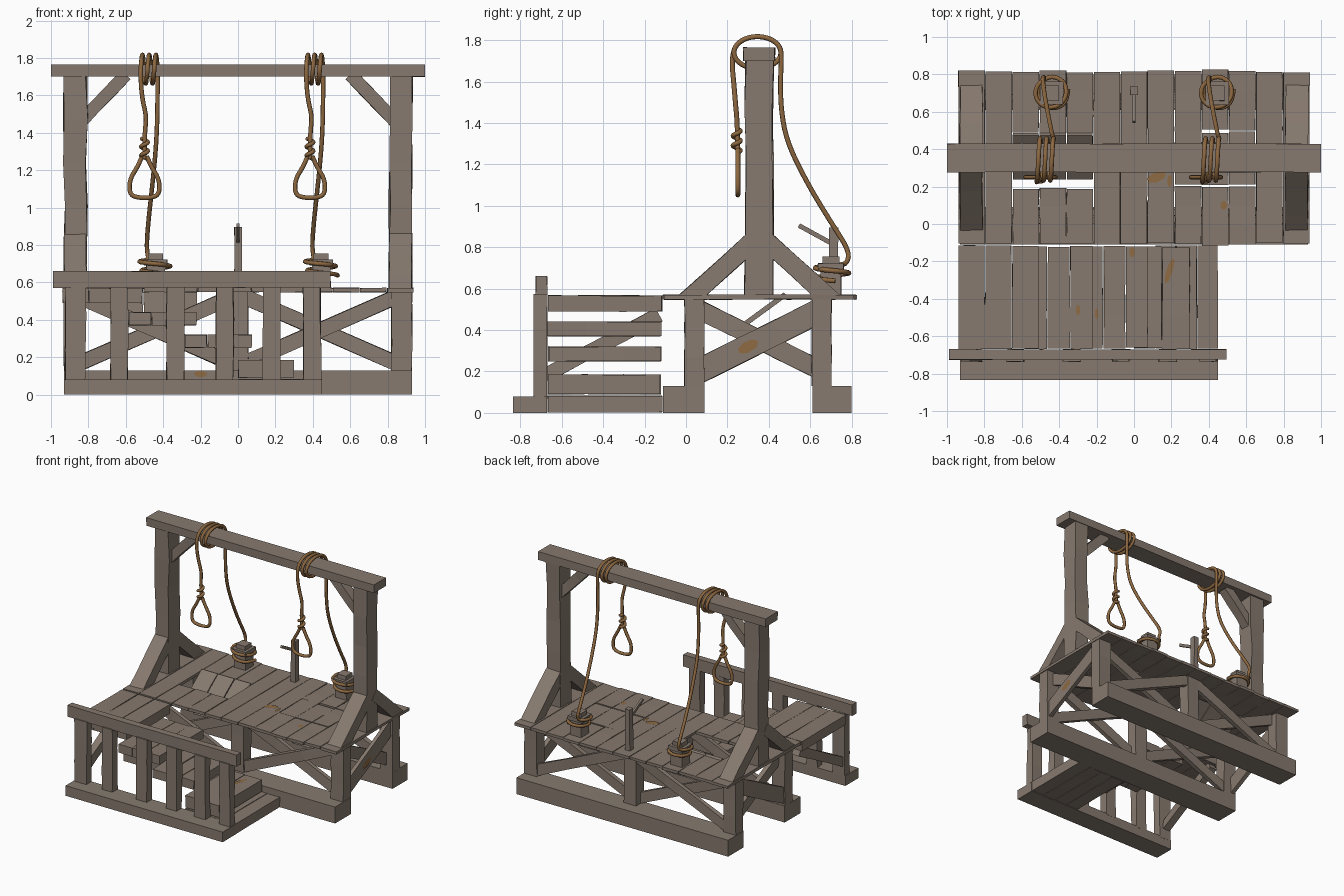
import bpy, bmesh, math, random
from mathutils import Vector as V

if "Cube" in bpy.data.objects:
    bpy.data.objects.remove(bpy.data.objects["Cube"])

random.seed(4)


def material(name, rgb):
    m = bpy.data.materials.new(name)
    m.diffuse_color = (*rgb, 1)
    m.use_nodes = True
    m.node_tree.nodes["Principled BSDF"].inputs["Base Color"].default_value = m.diffuse_color
    return m


WOOD = material("weathered wood", (0.240, 0.193, 0.158))
ROPE = material("hemp rope", (0.27, 0.14, 0.052))
STAIN = material("rust stain", (0.27, 0.145, 0.055))


def beam(bm, a, b, w, h, side, jit=0.004, seg=3):
    """Rough-hewn timber from a to b; w along side, h across it."""
    a, b = V(a), V(b)
    d = (b - a).normalized()
    s = V(side)
    s = (s - d * s.dot(d)).normalized()
    u = d.cross(s)
    rings = []
    for i in range(seg + 1):
        c = a.lerp(b, i / seg)
        ring = []
        for sx, sy in ((-1, -1), (1, -1), (1, 1), (-1, 1)):
            p = c + s * (sx * w / 2 + random.uniform(-jit, jit)) + u * (sy * h / 2 + random.uniform(-jit, jit) * min(1, h * 8))
            ring.append(bm.verts.new(p))
        rings.append(ring)
    for r, q in zip(rings, rings[1:]):
        for k in range(4):
            bm.faces.new((r[k], r[(k + 1) % 4], q[(k + 1) % 4], q[k]))
    bm.faces.new(rings[0][::-1])
    bm.faces.new(rings[-1])


def box(bm, x, y, z, jit=0.003, seg=3):
    """Timber filling the given bounds, running along its longest side."""
    lo, hi = V((x[0], y[0], z[0])), V((x[1], y[1], z[1]))
    c, size = (lo + hi) / 2, hi - lo
    k = max(range(3), key=lambda i: size[i])
    s, t = (k + 1) % 3, (k + 2) % 3
    a, b, side = c.copy(), c.copy(), V((0, 0, 0))
    a[k], b[k], side[s] = lo[k], hi[k], 1
    beam(bm, a, b, size[s], size[t], side, jit, seg)


def finish(name, bm, mat=WOOD):
    bmesh.ops.recalc_face_normals(bm, faces=bm.faces)
    me = bpy.data.meshes.new(name)
    bm.to_mesh(me)
    bm.free()
    me.materials.append(mat)
    ob = bpy.data.objects.new(name, me)
    bpy.context.collection.objects.link(ob)
    return ob


def planks(bm, x0, x1, n, y0, y1, z0, z1, gap=0.002):
    """Row of boards running along y with uneven ends and thin gaps."""
    w = (x1 - x0) / n
    for i in range(n):
        r = random.uniform
        box(bm, (x0 + i * w + gap, x0 + (i + 1) * w - gap),
            (y0 + r(-0.005, 0.005), y1 + r(-0.006, 0.006)), (z0, z1), 0.002)


# Ground beams
bm = bmesh.new()
box(bm, (-0.93, 0.93), (-0.11, 0.09), (0, 0.13), 0)
box(bm, (-0.93, 0.93), (0.61, 0.80), (0, 0.13), 0)
finish("ground_beams", bm)

# Legs under the deck
bm = bmesh.new()
for y in (0.04, 0.655):
    for x in (-0.875, 0, 0.875):
        box(bm, (x - 0.055, x + 0.055), (y - 0.047, y + 0.047), (0.13, 0.552))
finish("deck_legs", bm)

# Crossed braces on all four sides
bm = bmesh.new()
for y in (0.04, 0.655):
    for s in (-1, 1):
        beam(bm, (s * 0.04, y - 0.022, 0.17), (s * 0.84, y - 0.022, 0.52), 0.035, 0.08, (0, 1, 0))
        beam(bm, (s * 0.04, y + 0.022, 0.52), (s * 0.84, y + 0.022, 0.17), 0.035, 0.08, (0, 1, 0))
for s in (-1, 1):
    beam(bm, (s * 0.90, 0.06, 0.20), (s * 0.90, 0.64, 0.49), 0.035, 0.115, (1, 0, 0))
    beam(bm, (s * 0.86, 0.06, 0.50), (s * 0.86, 0.64, 0.21), 0.035, 0.09, (1, 0, 0))
finish("cross_braces", bm)

# Deck boards, split around the two trapdoors
bm = bmesh.new()
W = 1.88 / 13
for i in range(13):
    x0, x1 = -0.94 + i * W, -0.94 + (i + 1) * W
    if i in (2, 3, 4):
        planks(bm, x0, x1, 1, -0.11, 0.19, 0.548, 0.57)
        planks(bm, x0, x1, 1, 0.49, 0.815, 0.548, 0.57)
    elif i in (8, 9, 10):
        planks(bm, x0, x1, 1, -0.11, 0.20, 0.548, 0.57)
        planks(bm, x0, x1, 1, 0.50, 0.82, 0.548, 0.57)
    else:
        planks(bm, x0, x1, 1, -0.105, 0.815, 0.548, 0.57)
finish("deck_boards", bm)

# Closed trapdoor on the right, open one hanging on the left
bm = bmesh.new()
planks(bm, 0.217, 0.65, 3, 0.209, 0.491, 0.549, 0.569)
finish("closed_trapdoor", bm)
bm = bmesh.new()
for i in range(3):
    x = -0.651 + (i + 0.5) * W
    beam(bm, (x, 0.48, 0.572), (x, 0.245, 0.40), W - 0.006, 0.024, (1, 0, 0), 0.002)
finish("open_trapdoor", bm)

# Upright posts with braces, and the top beam
bm = bmesh.new()
for s in (-1, 1):
    box(bm, sorted((s * 0.81, s * 0.93)), (0.285, 0.42), (0.55, 1.70), 0.007, 5)
finish("upright_posts", bm)
bm = bmesh.new()
for s in (-1, 1):
    beam(bm, (s * 0.87, -0.05, 0.494), (s * 0.87, 0.33, 0.836), 0.12, 0.09, (1, 0, 0))
    beam(bm, (s * 0.87, 0.76, 0.494), (s * 0.87, 0.38, 0.836), 0.12, 0.09, (1, 0, 0))
    beam(bm, (s * 0.84, 0.355, 1.46), (s * 0.60, 0.355, 1.71), 0.075, 0.07, (0, 1, 0))
# trim the feet flush with the deck
bmesh.ops.bisect_plane(bm, geom=bm.verts[:] + bm.edges[:] + bm.faces[:], plane_co=(0, 0, 0.56),
                       plane_no=(0, 0, 1), clear_inner=True)
finish("post_braces", bm)
bm = bmesh.new()
box(bm, (-1, 1), (0.277, 0.43), (1.70, 1.765), 0.002, 5)
finish("top_beam", bm)

# Side staircase: base, landing, descending steps, brace
bm = bmesh.new()
box(bm, (-0.93, 0.45), (-0.835, -0.67), (0, 0.08), 0)
finish("stair_base", bm)
bm = bmesh.new()
planks(bm, -0.94, -0.51, 3, -0.665, -0.12, 0.49, 0.567)
for x0, x1, n, z, t in ((-0.585, -0.22, 3, 0.44, 0.07), (-0.285, 0.075, 3, 0.32, 0.07), (0.0, 0.30, 2, 0.185, 0.095)):
    planks(bm, x0, x1, n, -0.665, -0.12, z - t, z)
planks(bm, 0.0, 0.45, 4, -0.67, -0.12, 0.003, 0.082)
finish("stair_steps", bm)
bm = bmesh.new()
beam(bm, (-0.88, -0.68, 0.18), (-0.88, -0.13, 0.475), 0.06, 0.07, (1, 0, 0))
finish("landing_brace", bm)

# Stair railing
bm = bmesh.new()
for x in (-0.87, -0.635, -0.335, -0.07, 0.18, 0.395):
    w = 0.055 if x < -0.8 else 0.047
    box(bm, (x - w, x + w), (-0.735, -0.67), (0.07, 0.575), 0.004)
finish("rail_posts", bm)
bm = bmesh.new()
box(bm, (-0.99, 0.495), (-0.725, -0.67), (0.57, 0.66), 0.002)
finish("hand_rail", bm)

# Trapdoor lever
bm = bmesh.new()
box(bm, (-0.021, 0.021), (0.69, 0.735), (0.56, 0.895), 0.002)
beam(bm, (0, 0.545, 0.905), (0, 0.70, 0.82), 0.016, 0.022, (1, 0, 0), 0.001)
finish("lever", bm)

# Rope cleats
bm = bmesh.new()
for x in (-0.44, 0.445):
    for r, z0, z1 in ((0.05, 0.56, 0.69), (0.062, 0.69, 0.722), (0.04, 0.722, 0.755)):
        box(bm, (x - r, x + r), (0.70 - r, 0.70 + r), (z0, z1), 0.002, 1)
finish("rope_cleats", bm)


def tube(name, pts, radius):
    cu = bpy.data.curves.new(name, "CURVE")
    cu.dimensions = "3D"
    cu.bevel_depth, cu.bevel_resolution = radius, 2
    cu.use_fill_caps = True
    sp = cu.splines.new("NURBS")
    sp.points.add(len(pts) - 1)
    for p, q in zip(sp.points, pts):
        p.co = (*q, 1)
    sp.order_u, sp.use_endpoint_u, sp.resolution_u = 3, True, 4
    cu.materials.append(ROPE)
    ob = bpy.data.objects.new(name, cu)
    bpy.context.collection.objects.link(ob)
    bpy.ops.object.select_all(action="DESELECT")
    ob.select_set(True)
    bpy.context.view_layer.objects.active = ob
    bpy.ops.object.convert(target="MESH")
    bpy.ops.object.shade_smooth()


# Ropes: loop, knot, hanging line, beam wraps, tail and cleat coils
for tag, n in (("left", -0.50), ("right", 0.385)):
    half = [(0.012, 1.275), (0.035, 1.22), (0.080, 1.15), (0.080, 1.07), (0.035, 1.052)]
    loop = [(-x, z) for x, z in half] + [(x, z) for x, z in half[::-1]]
    tube(tag + "_rope_loop", [(n + x, 0.25, z) for x, z in loop], 0.012)
    knot = [(n + 0.02 * math.cos(i * 0.8), 0.245 + 0.02 * math.sin(i * 0.8), 1.255 + i * 0.006)
            for i in range(20)]
    tube(tag + "_rope_knot", knot, 0.011)
    line = [(n, 0.25, 1.26), (n, 0.248, 1.4), (n + 0.012, 0.24, 1.48), (n - 0.012, 0.232, 1.58), (n - 0.02, 0.222, 1.68)]
    for i in range(28):
        t = i / 27
        a = math.pi - t * 5 * math.pi
        line.append((n - 0.02 + 0.09 * t, 0.345 + 0.118 * math.cos(a), 1.74 + 0.08 * math.sin(a)))
    line += [(n + 0.07, 0.455, 1.6), (n + 0.068, 0.46, 1.45), (n + 0.06, 0.49, 1.3), (n + 0.04, 0.59, 1.1),
             (n + 0.02, 0.70, 0.92), (n + 0.01, 0.79, 0.78)]
    for i in range(16):
        a = 2.0 + i * 0.72
        r = 0.085 + 0.008 * math.sin(i)
        line.append((n + 0.06 + r * math.cos(a), 0.70 + r * math.sin(a), 0.72 - i * 0.0055))
    tube(tag + "_rope", line, 0.012)

# Small stains: centre, half-size vectors along the surface
bm = bmesh.new()
for c, a, b in (((0.12, 0.25, 0.5735), (0.05, 0.02, 0), (-0.01, 0.025, 0)),
                ((0.19, 0.23, 0.5735), (0.012, 0, 0), (0, 0.035, 0)),
                ((0.48, 0.10, 0.5735), (0.018, 0, 0), (0, 0.025, 0)),
                ((0.19, -0.25, 0.1885), (0.018, 0, 0), (0.02, 0.07, 0)),
                ((-0.01, -0.15, 0.3235), (0.015, 0, 0), (0, 0.03, 0)),
                ((-0.30, -0.46, 0.4435), (0.012, 0, 0), (0, 0.03, 0)),
                ((-0.20, -0.48, 0.3235), (0.01, 0, 0), (0, 0.03, 0)),
                ((-0.20, -0.1125, 0.11), (0.035, 0, 0), (0, 0, 0.018)),
                ((0.9225, 0.30, 0.32), (0, 0.05, 0.025), (0, -0.012, 0.025))):
    bm.faces.new([bm.verts.new(V(c) + V(a) * math.cos(k * math.tau / 7) + V(b) * math.sin(k * math.tau / 7))
                  for k in range(7)])
finish("board_stains", bm, STAIN)
